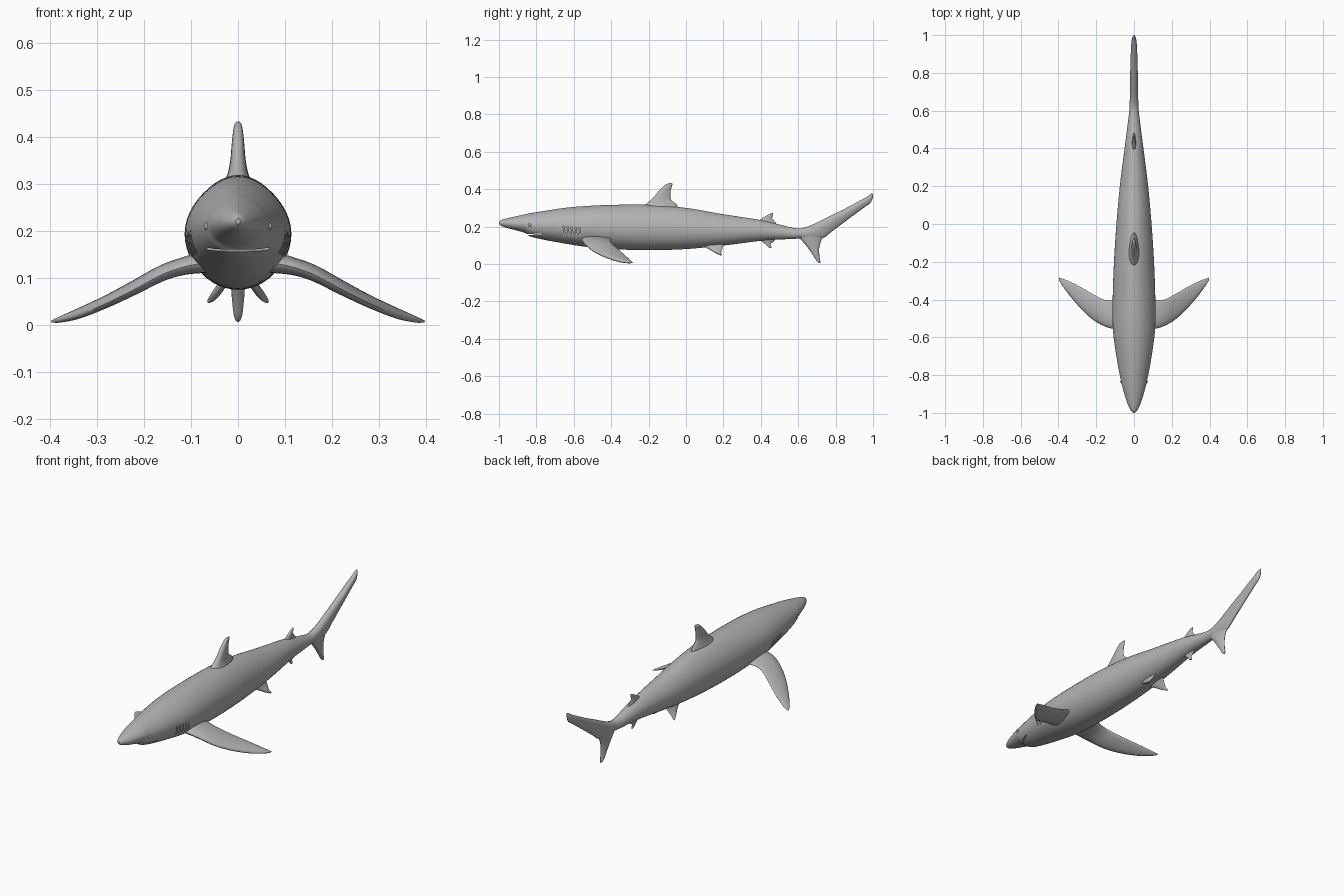
import bpy, bmesh
from math import cos, sin, pi
from mathutils import Vector, Matrix

cube = bpy.data.objects.get("Cube")
if cube:
    bpy.data.objects.remove(cube, do_unlink=True)

skin = bpy.data.materials.new("grey_skin")
skin.use_nodes = True
GREY = (0.45, 0.45, 0.45, 1)
skin.diffuse_color = GREY
skin.node_tree.nodes["Principled BSDF"].inputs["Base Color"].default_value = GREY


def spline(rows, steps):
    """Catmull-Rom interpolation of rows of numbers."""
    pts = [Vector(r) for r in rows]
    out = []
    for i in range(len(pts) - 1):
        a, b, c, d = (pts[max(i - 1, 0)], pts[i], pts[i + 1],
                      pts[min(i + 2, len(pts) - 1)])
        for s in range(steps):
            t = s / steps
            out.append(b + (c - a) * (t / 2)
                       + (a * 2 - b * 5 + c * 4 - d) * (t * t / 2)
                       + (b * 3 - a - c * 3 + d) * (t ** 3 / 2))
    return out + [pts[-1]]


def finish(name, bm):
    bmesh.ops.recalc_face_normals(bm, faces=bm.faces)
    mesh = bpy.data.meshes.new(name)
    bm.to_mesh(mesh)
    bm.free()
    mesh.materials.append(skin)
    obj = bpy.data.objects.new(name, mesh)
    bpy.context.collection.objects.link(obj)
    return obj


def smooth(obj):
    bpy.ops.object.select_all(action='DESELECT')
    obj.select_set(True)
    bpy.context.view_layer.objects.active = obj
    bpy.ops.object.shade_smooth_by_angle(angle=0.7)


def loft(name, rings):
    bm = bmesh.new()
    loops = [[bm.verts.new(p) for p in ring] for ring in rings]
    n = len(loops[0])
    for a, b in zip(loops, loops[1:]):
        for i in range(n):
            j = (i + 1) % n
            bm.faces.new((a[i], a[j], b[j], b[i]))
    bm.faces.new(loops[0])
    bm.faces.new(loops[-1])
    return finish(name, bm)


def fin(name, rows, normal, side=1, n=20):
    """Rows hold the leading point, trailing point and half thickness."""
    rings = []
    for r in spline(rows, 5):
        lead, trail, h = Vector(r[0:3]), Vector(r[3:6]), max(r[6], 0.001)
        ring = []
        for k in range(n):
            t = 2 * pi * k / n
            p = ((lead + trail) / 2 + (lead - trail) / 2 * cos(t)
                 + Vector(normal).normalized() * h * sin(t) * (1 + 0.3 * cos(t)))
            ring.append((p.x * side, p.y, p.z))
        rings.append(ring)
    smooth(loft(name, rings))


def flat_fin(name, rows):
    """Upright fin on the centre line: lead y, z, trail y, z, half thickness."""
    fin(name, [(0, a, b, 0, c, d, h) for a, b, c, d, h in rows], (1, 0, 0))


# Body: y, half width, bottom, top
body_rows = [
    (-1, .005, .214, .226), (-.985, .018, .203, .236), (-.95, .035, .191, .246),
    (-.9, .051, .178, .257), (-.86, .062, .166, .266), (-.83, .069, .147, .272),
    (-.75, .085, .128, .285), (-.65, .101, .110, .300), (-.55, .112, .094, .309),
    (-.4, .113, .080, .316), (-.2, .106, .074, .317), (0, .093, .080, .300),
    (.2, .075, .099, .266), (.4, .050, .124, .235), (.5, .037, .131, .211),
    (.6, .025, .136, .190), (.7, .017, .150, .200)]
rings = []
for y, w, low, top in spline(body_rows, 6):
    mid = low + (top - low) * 0.47
    ring = []
    for k in range(48):
        t = 2 * pi * k / 48
        s = sin(t)
        pinch = 1 - 0.14 * max(s, 0) ** 2
        ring.append((w * cos(t) * pinch, y, mid + s * (top - mid if s > 0 else mid - low)))
    rings.append(ring)
body = loft("body", rings)

# Mouth slot and gill slits, cut into the body
bm = bmesh.new()


def slab(centre, size, tilt):
    m = (Matrix.Translation(centre) @ Matrix.Rotation(tilt, 4, 'X')
         @ Matrix.Diagonal((*size, 1)))
    bmesh.ops.create_cube(bm, size=1, matrix=m)


slab((0, -.815, .159), (.3, .09, .005), 0.06)
for side in (1, -1):
    for i in range(5):
        slab((side * (.102 + .003 * i), -.65 + .021 * i, .168),
             (.034, .005, .07 - .004 * i), 0.15)
cutter = finish("slit_cutter", bm)
cutter.hide_render = True
cut = body.modifiers.new("slits", 'BOOLEAN')
cut.operation, cut.solver, cut.object = 'DIFFERENCE', 'EXACT', cutter
bpy.context.view_layer.objects.active = body
bpy.ops.object.modifier_apply(modifier=cut.name)
bpy.data.objects.remove(cutter, do_unlink=True)
smooth(body)

# Upright fins
flat_fin("dorsal_fin", [
    (-.25, .29, -.04, .29, .034), (-.215, .32, -.05, .318, .022),
    (-.18, .35, -.08, .345, .016), (-.15, .385, -.083, .38, .013),
    (-.125, .412, -.077, .412, .010), (-.105, .427, -.072, .427, .007),
    (-.09, .432, -.076, .432, .002)])
flat_fin("second_dorsal_fin", [
    (.37, .215, .49, .20, .014), (.395, .237, .48, .222, .009),
    (.425, .255, .461, .245, .007), (.445, .267, .466, .266, .005),
    (.458, .272, .466, .272, .002)])
flat_fin("anal_fin", [
    (.38, .14, .48, .14, .012), (.405, .122, .47, .121, .008),
    (.425, .105, .453, .108, .006), (.44, .090, .457, .090, .004),
    (.45, .086, .457, .086, .002)])
flat_fin("tail_upper_lobe", [
    (.56, .193, .58, .142, .022), (.61, .190, .66, .125, .022),
    (.67, .208, .735, .140, .021), (.75, .247, .785, .178, .020),
    (.85, .296, .88, .249, .018), (.93, .339, .955, .304, .015),
    (.965, .358, .985, .325, .012), (.987, .374, .998, .352, .007),
    (.996, .378, 1, .370, .002)])
flat_fin("tail_lower_lobe", [
    (.59, .165, .76, .175, .019), (.61, .136, .728, .135, .017),
    (.645, .095, .713, .090, .015), (.677, .050, .713, .048, .012),
    (.697, .018, .718, .015, .008), (.709, .006, .718, .005, .002)])

# Paired fins and eyes
pectoral = [
    (.05, -.56, .135, .05, -.385, .135, .026), (.11, -.555, .124, .11, -.40, .128, .019),
    (.16, -.54, .107, .16, -.40, .115, .016), (.22, -.505, .075, .22, -.37, .085, .014),
    (.28, -.45, .045, .28, -.335, .055, .012), (.34, -.38, .020, .34, -.305, .028, .010),
    (.38, -.325, .009, .38, -.289, .012, .006), (.397, -.295, .006, .397, -.284, .007, .002)]
pelvic = [
    (.02, .07, .11, .02, .205, .11, .012), (.035, .12, .082, .035, .195, .085, .009),
    (.05, .155, .062, .05, .188, .062, .008), (.060, .178, .051, .060, .191, .051, .005),
    (.064, .185, .047, .064, .191, .047, .002)]
for side, label in ((1, "left"), (-1, "right")):
    fin(label + "_pectoral_fin", pectoral, (.42, 0, .9), side)
    fin(label + "_pelvic_fin", pelvic, (.7, 0, .7), side)
    bm = bmesh.new()
    bmesh.ops.create_uvsphere(bm, u_segments=16, v_segments=10, radius=0.009,
                              matrix=Matrix.Translation((side * .064, -.835, .209)))
    smooth(finish(label + "_eye", bm))
